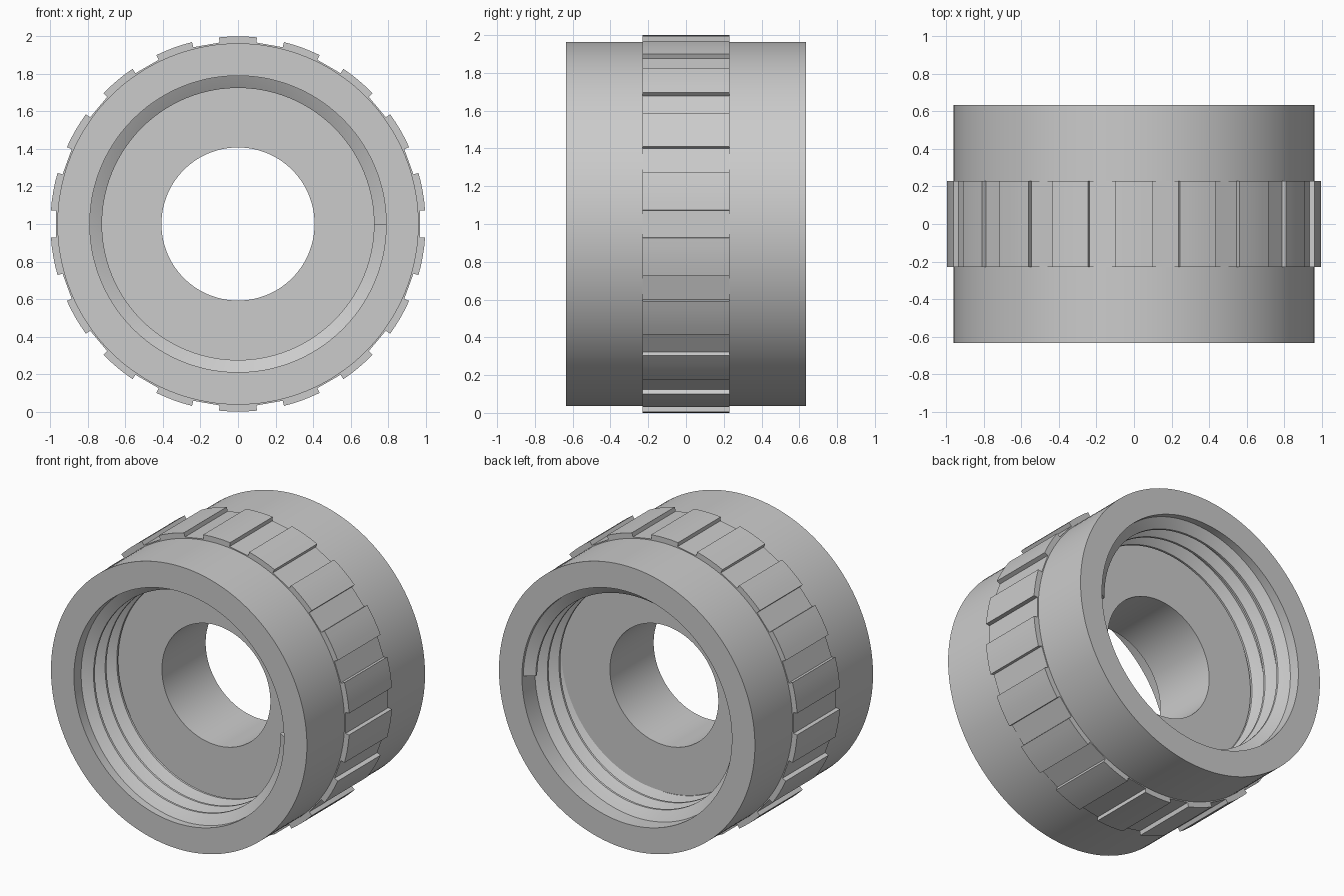
import bpy, bmesh
from math import sin, cos, pi, radians

if "Cube" in bpy.data.objects:
    bpy.data.objects.remove(bpy.data.objects["Cube"], do_unlink=True)

GREY = (0.6, 0.6, 0.6)
HALF, WEB, BAND = 0.635, 0.235, 0.23      # half lengths along y
OUTER, BORE, HOLE, CREST = 0.963, 0.79, 0.408, 0.725

mat = bpy.data.materials.new("plain grey")
mat.use_nodes = True
mat.diffuse_color = (*GREY, 1)
mat.node_tree.nodes["Principled BSDF"].inputs["Base Color"].default_value = (*GREY, 1)


def finish(name, bm):
    """Turn a bmesh into a smooth-shaded object on the ring's axis."""
    bmesh.ops.recalc_face_normals(bm, faces=bm.faces)
    mesh = bpy.data.meshes.new(name)
    bm.to_mesh(mesh)
    bm.free()
    mesh.materials.append(mat)
    obj = bpy.data.objects.new(name, mesh)
    bpy.context.collection.objects.link(obj)
    obj.location.z = 1
    bpy.ops.object.select_all(action='DESELECT')
    obj.select_set(True)
    bpy.context.view_layer.objects.active = obj
    bpy.ops.object.shade_smooth_by_angle(angle=radians(25))
    return obj


def point(r, a, y):
    return (r * cos(a), y, r * sin(a))


def bridge(bm, loops):
    """Join each closed loop of vertices to the next."""
    for a, b in zip(loops, loops[1:]):
        n = len(a)
        for i in range(n):
            bm.faces.new((a[i], a[(i + 1) % n], b[(i + 1) % n], b[i]))


# Sleeve: wide bore at both ends, thick web with a round hole in the middle
profile = [(OUTER, -HALF), (OUTER, HALF), (BORE, HALF), (BORE, WEB),
           (HOLE, WEB), (HOLE, -WEB), (BORE, -WEB), (BORE, -HALF)]
bm = bmesh.new()
steps = 144
loops = [[bm.verts.new(point(r, 2 * pi * k / steps, y)) for r, y in profile]
         for k in range(steps)]
bridge(bm, loops + loops[:1])
finish("sleeve", bm)

# Grip band: eighteen raised pads with flat valleys between them
bm = bmesh.new()
outline = []
pad = radians(5.8)
for k in range(18):
    mid = pi / 2 + k * pi / 9
    outline.append((0.972, mid - pad))
    outline += [(1.0, mid + pad * t / 2) for t in range(-2, 3)]
    outline.append((0.972, mid + pad))
sections = [(None, -BAND), (None, BAND), (0.9, BAND), (0.9, -BAND)]
loops = [[bm.verts.new(point(fixed or r, a, y)) for r, a in outline]
         for fixed, y in sections]
bridge(bm, loops + loops[:1])
finish("grip_band", bm)

# Screw threads: a trapezoid ridge wound from each opening down to the web
PITCH, TURNS, SEG = 0.125, 3.1, 96
ridge = [(BORE + 0.01, 0.01), (BORE, 0.015), (CREST, 0.055),
         (CREST, 0.07), (BORE, 0.11), (BORE + 0.01, 0.115)]
for name, turn in (("front_thread", 0), ("back_thread", pi)):
    bm = bmesh.new()
    loops = []
    for k in range(int(TURNS * SEG) + 1):
        t = k / SEG
        loops.append([bm.verts.new(point(r, -2 * pi * t, d + PITCH * t - HALF))
                      for r, d in ridge])
    bridge(bm, loops)
    bm.faces.new(loops[0])
    bm.faces.new(loops[-1])
    finish(name, bm).rotation_euler.x = turn
